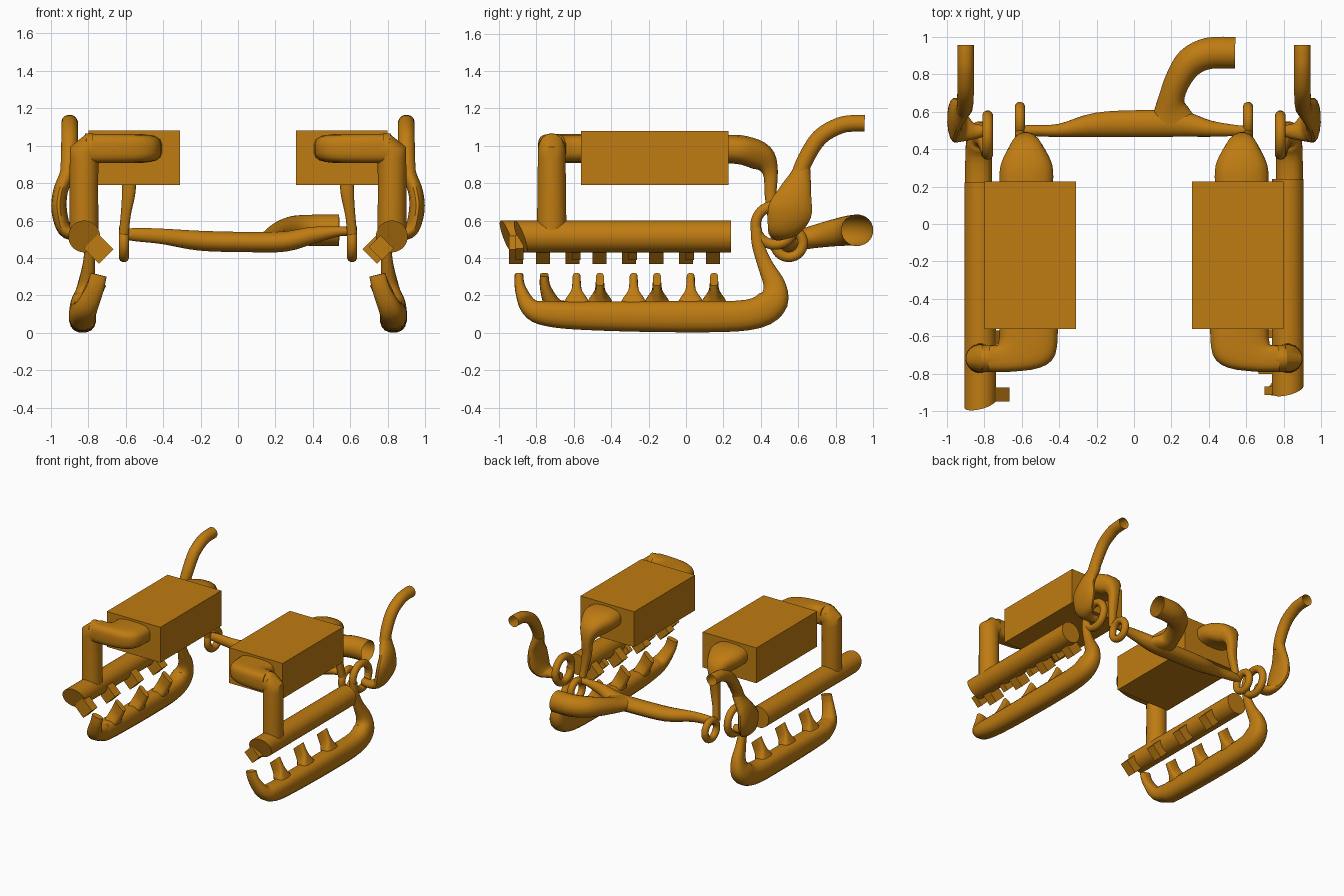
import bpy, bmesh, math
from mathutils import Vector as V, Matrix

mat = bpy.data.materials.new("amber")
mat.diffuse_color = (0.52, 0.2, 0.006, 1)


def finish(name, bm, smooth=True):
    bmesh.ops.recalc_face_normals(bm, faces=bm.faces)
    me = bpy.data.meshes.new(name)
    bm.to_mesh(me)
    bm.free()
    ob = bpy.data.objects.new(name, me)
    bpy.context.collection.objects.link(ob)
    me.materials.append(mat)
    if smooth:
        bpy.ops.object.select_all(action='DESELECT')
        ob.select_set(True)
        bpy.context.view_layer.objects.active = ob
        bpy.ops.object.shade_smooth_by_angle(angle=math.radians(40))
    return ob


# Catmull-Rom subdivision of a list of equal-length tuples
def refine(pts, n):
    out = []
    for i in range(len(pts) - 1):
        q = [pts[max(i - 1, 0)], pts[i], pts[i + 1], pts[min(i + 2, len(pts) - 1)]]
        for k in range(n):
            t = k / n
            out.append([0.5 * (2 * b + (c - a) * t + (2 * a - 5 * b + 4 * c - d) * t * t
                               + (3 * b - a - 3 * c + d) * t ** 3) for a, b, c, d in zip(*q)])
    return out + [list(pts[-1])]


# Skin a row of sections (centre, half axis u, half axis v); p < 1 squares the section
def loft(name, secs, sides=16, p=1.0, cap_end=True):
    bm = bmesh.new()
    f = lambda a: math.copysign(abs(a) ** p, a)
    rings = []
    for c, u, v in secs:
        rings.append([bm.verts.new(c + u * f(math.cos(a)) + v * f(math.sin(a)))
                      for a in [2 * math.pi * (k + 0.5) / sides for k in range(sides)]])
    for r0, r1 in zip(rings, rings[1:]):
        for k in range(sides):
            j = (k + 1) % sides
            bm.faces.new((r0[k], r0[j], r1[j], r1[k]))
    bm.faces.new(rings[0])
    if cap_end:
        bm.faces.new(rings[-1])
    return finish(name, bm)


# Tube through (x, y, z, half width along ref, half width across)
def tube(name, pts, ref, s=1, n=4, **kw):
    q = refine([(x * s, y, z, a, b) for x, y, z, a, b in pts], n)
    secs = []
    for i, w in enumerate(q):
        t = (V(q[min(i + 1, len(q) - 1)][:3]) - V(q[max(i - 1, 0)][:3])).normalized()
        b = t.cross(V(ref)).normalized()
        secs.append((V(w[:3]), b.cross(t) * w[3], b * w[4]))
    return loft(name, secs, **kw)


def box(name, centre, size, rot=0.0):
    bm = bmesh.new()
    bmesh.ops.create_cube(bm, size=1, matrix=Matrix.Translation(centre)
                          @ Matrix.Rotation(rot, 4, 'Y') @ Matrix.Diagonal((*size, 1)))
    return finish(name, bm, False)


def ring(name, c, R, r):
    secs = []
    for k in range(33):
        a = 2 * math.pi * k / 32
        d = V((0, math.cos(a), math.sin(a)))
        secs.append((V(c) + d * R, d * r, V((r, 0, 0))))
    return loft(name, secs, sides=12)


X, Y, Z = (1, 0, 0), (0, 1, 0), (0, 0, 1)

for s, side in ((1, "right"), (-1, "left")):
    # cooler box
    box(side + "_cooler", (0.555 * s, -0.167, 0.935), (0.488, 0.79, 0.29))

    # intake rail with slanted front end
    y0, y1 = (-0.885, 0.24) if s > 0 else (-0.96, 0.222)
    r = 0.085
    loft(side + "_intake_rail", [(V((0.822 * s, y0, 0.515)), V((r, 0.02, 0)), V((0, -0.03, r))) if i == 0
                                 else (V((0.822 * s, y1, 0.515)), V((r, 0, 0)), V((0, 0, r)))
                                 for i in range(2)], sides=32)

    # port stubs under the rail
    for k in range(4):
        yp = (-0.765 if s > 0 else -0.91) + 0.303 * k
        box(side + "_intake_stub", (0.745 * s, yp, 0.448), (0.11, 0.075, 0.115), s * math.pi / 4)
        if s > 0:
            box("right_small_stub", (0.765, yp - 0.125, 0.455), (0.1, 0.045, 0.09), math.pi / 4)

    # riser pipe and bend
    tube(side + "_riser", [(0.822, -0.718, 0.52, 0.08, 0.078), (0.822, -0.718, 0.93, 0.075, 0.078),
                           (0.80, -0.718, 0.972, 0.073, 0.095), (0.74, -0.718, 0.985, 0.073, 0.077),
                           (0.66, -0.718, 0.985, 0.073, 0.075)], Y, s, n=3, sides=20)

    # front duct widening into the cooler: (outer x, y, inner x, y)
    duct = [(0.78, -0.79, 0.77, -0.645), (0.66, -0.79, 0.73, -0.645), (0.50, -0.768, 0.725, -0.63),
            (0.42, -0.70, 0.72, -0.60), (0.405, -0.55, 0.72, -0.55)]
    loft(side + "_front_duct", [(V(((a + c) / 2 * s, (b + d) / 2, 0.985)),
                                 V(((c - a) / 2 * s, (d - b) / 2, 0)), V((0, 0, 0.077)))
                                for a, b, c, d in refine(duct, 3)], sides=20, p=0.6)

    # rear duct narrowing down to the compressor ring
    tube(side + "_rear_duct", [(0.575, 0.21, 0.983, 0.145, 0.077), (0.575, 0.31, 0.975, 0.14, 0.079),
                               (0.577, 0.405, 0.935, 0.09, 0.075), (0.58, 0.45, 0.86, 0.045, 0.042),
                               (0.585, 0.452, 0.74, 0.036, 0.032), (0.60, 0.462, 0.63, 0.027, 0.028),
                               (0.61, 0.478, 0.53, 0.027, 0.028)], X, s, p=0.75)
    ring(side + "_compressor_ring", (0.61 * s, 0.55, 0.48), 0.075, 0.028)

    # exhaust collector, running from its first port to the turbine ring
    e = 0 if s > 0 else 0.135
    tube(side + "_collector", [(0.745, -0.893 + e, 0.31, 0.045, 0.023), (0.765, -0.885 + e, 0.235, 0.048, 0.03),
                               (0.81, -0.835 + e, 0.135, 0.06, 0.05), (0.83, -0.74 + e, 0.102, 0.07, 0.068),
                               (0.83, -0.5, 0.09, 0.073, 0.078), (0.83, 0.0, 0.086, 0.073, 0.085),
                               (0.83, 0.33, 0.095, 0.073, 0.083), (0.825, 0.455, 0.155, 0.068, 0.085),
                               (0.81, 0.475, 0.245, 0.05, 0.062), (0.797, 0.425, 0.36, 0.034, 0.042),
                               (0.79, 0.385, 0.47, 0.028, 0.033), (0.785, 0.375, 0.56, 0.028, 0.03)],
         X, s, p=0.8)
    for k in range(3):
        yp = (-0.585 if s > 0 else -0.46) + 0.305 * k
        prof = [(0.82, 0.125, 0.085), (0.80, 0.165, 0.06), (0.785, 0.20, 0.033),
                (0.765, 0.24, 0.024), (0.745, 0.285, 0.022)]
        loft(side + "_exhaust_port", [(V((x * s, yp, z)), V((0.04 * s, 0, 0.034)), V((0, w, 0)))
                                      for x, z, w in refine(prof, 2)], sides=16, p=0.6)

    # turbine ring and the flared outlet
    ring(side + "_turbine_ring", (0.782 * s, 0.475, 0.575), 0.103, 0.029)
    tube(side + "_outlet_body", [(0.79, 0.50, 0.525, 0.03, 0.03), (0.86, 0.495, 0.525, 0.045, 0.032),
                                 (0.925, 0.515, 0.55, 0.085, 0.038), (0.955, 0.555, 0.65, 0.12, 0.042),
                                 (0.95, 0.585, 0.75, 0.09, 0.04), (0.92, 0.61, 0.83, 0.06, 0.04),
                                 (0.903, 0.622, 0.88, 0.044, 0.043)], Y, s)
    tube(side + "_tailpipe", [(0.912, 0.605, 0.84, 0.04, 0.045), (0.903, 0.64, 0.93, 0.044, 0.044),
                              (0.90, 0.715, 1.045, 0.045, 0.045), (0.90, 0.82, 1.107, 0.045, 0.045),
                              (0.90, 0.90, 1.12, 0.045, 0.045), (0.90, 0.955, 1.12, 0.045, 0.045)],
         X, s, cap_end=False)

# crossover pipe joining both compressors
tube("crossover_pipe", [(-0.61, 0.50, 0.525, 0.025, 0.025), (-0.55, 0.50, 0.525, 0.036, 0.03),
                        (-0.40, 0.50, 0.515, 0.042, 0.036), (-0.20, 0.53, 0.492, 0.054, 0.066),
                        (0.05, 0.537, 0.485, 0.055, 0.073), (0.25, 0.535, 0.488, 0.055, 0.07),
                        (0.40, 0.51, 0.522, 0.045, 0.045), (0.54, 0.50, 0.542, 0.027, 0.03),
                        (0.61, 0.50, 0.54, 0.025, 0.025)], Z)

# air inlet branching off the crossover
tube("air_inlet", [(0.21, 0.53, 0.49, 0.05, 0.14), (0.20, 0.60, 0.495, 0.055, 0.10),
                   (0.20, 0.67, 0.51, 0.06, 0.07), (0.235, 0.77, 0.53, 0.07, 0.07),
                   (0.30, 0.865, 0.545, 0.08, 0.08), (0.40, 0.912, 0.548, 0.084, 0.085),
                   (0.54, 0.915, 0.548, 0.084, 0.085)], Z, cap_end=False, sides=20)
